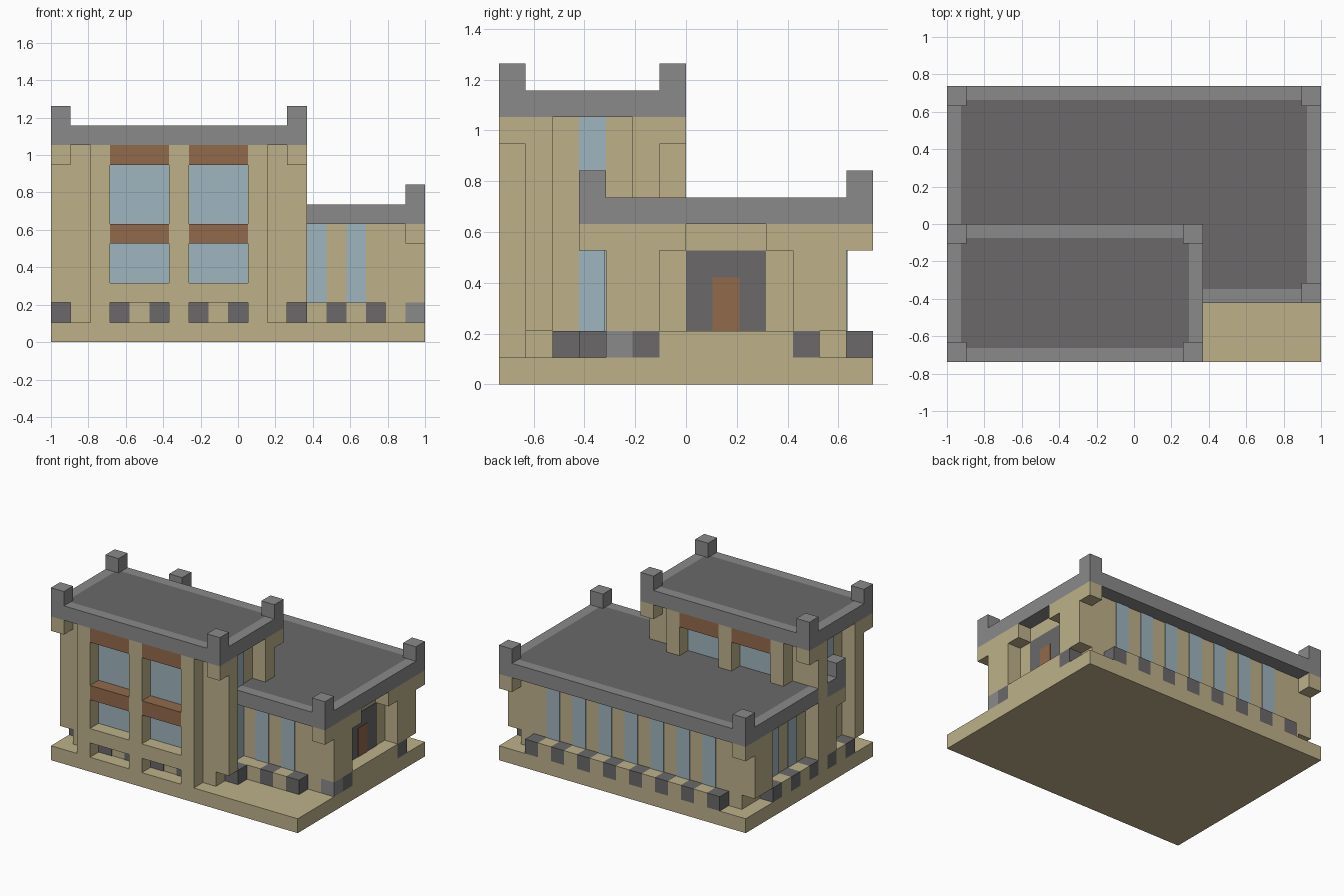
import bpy, bmesh
from mathutils import Vector

cube = bpy.data.objects.get("Cube")
if cube:
    bpy.data.objects.remove(cube, do_unlink=True)

U = 2 / 19                      # one building block
ORIGIN = Vector((9.5, 7, 0))    # block coordinates of the centre
THIN = 0.05                     # plate thickness in blocks


def make_material(name, color):
    m = bpy.data.materials.new(name)
    m.use_nodes = True
    m.diffuse_color = (*color, 1)
    m.node_tree.nodes["Principled BSDF"].inputs["Base Color"].default_value = (*color, 1)
    return m


TAN = make_material("tan_stone", (0.51, 0.44, 0.255))
GREY = make_material("grey_trim", (0.255, 0.255, 0.255))
DARK = make_material("dark_grey", (0.147, 0.141, 0.141))
BLUE = make_material("pale_blue_glass", (0.347, 0.462, 0.521))
BROWN = make_material("brown_panel", (0.287, 0.144, 0.072))


def block(name, x, y, z, mat, inset_top=None):
    """Box spanning the given block ranges; the top can get an inset panel."""
    bm = bmesh.new()
    bmesh.ops.create_cube(bm, size=1)
    lo, hi = (Vector(p) for p in zip(x, y, z))
    for v in bm.verts:
        v.co = Vector(h if c > 0 else l for c, l, h in zip(v.co, lo, hi))
        v.co = (v.co - ORIGIN) * U
    if inset_top:
        bm.normal_update()
        top = max(bm.faces, key=lambda f: f.normal.z)
        bmesh.ops.inset_region(bm, faces=[top], thickness=U)
        top.material_index = 1
    me = bpy.data.meshes.new(name)
    bm.to_mesh(me)
    bm.free()
    me.materials.append(mat)
    if inset_top:
        me.materials.append(inset_top)
    ob = bpy.data.objects.new(name, me)
    bpy.context.collection.objects.link(ob)
    return ob


def roof(name, x, y, z):
    """Slab with dark panel, corner posts and brackets below the corners."""
    block(name, x, y, (z, z + 1), GREY, DARK)
    for cx in (x[0], x[1] - 1):
        for cy in (y[0], y[1] - 1):
            cell = (cx, cx + 1), (cy, cy + 1)
            block(name + "_post", *cell, (z + 1, z + 2), GREY)
            block(name + "_bracket", *cell, (z - 1, z), TAN)


def ledge(name, start, stop, cell):
    """Row of alternating blocks, dark on the even positions."""
    for n in range(start, stop):
        block(name, *cell(n), (1, 2), TAN if n % 2 else DARK)


# Ground slab and the two bodies
block("base_slab", (0, 19), (0, 14), (0, 1), TAN)
block("tower_body", (1, 12), (1, 6), (1, 10), TAN)
block("hall_body", (1, 18), (4, 13), (1, 6), TAN)
roof("tower_roof", (0, 13), (0, 7), 10)
roof("hall_roof", (0, 19), (3, 14), 6)

# Tower corner pillars
for x in ((0, 2), (11, 13)):
    for y in ((1, 2), (5, 6)):
        block("tower_corner_pillar", x, y, (2, 10), TAN)
for x in ((1, 2), (11, 12)):
    block("tower_pillar_foot", x, (1, 2), (1, 2), TAN)

# Tower front and rear frames
for x in (2, 6, 10):
    block("front_pillar", (x, x + 1), (0, 1), (1, 10), TAN)
    block("rear_pillar", (x, x + 1), (6, 7), (7, 10), TAN)
for x in (3, 7):
    bay = (x, x + 3)
    block("front_sill", bay, (0, 1), (2, 3), TAN)
    block("front_middle_panel", bay, (0, 1), (5, 6), BROWN)
    block("front_top_panel", bay, (0, 1), (9, 10), BROWN)
    block("rear_top_panel", bay, (6, 7), (9, 10), BROWN)
    block("front_lower_window", bay, (1 - THIN, 1), (3, 5), BLUE)
    block("front_upper_window", bay, (1 - THIN, 1), (6, 9), BLUE)
    block("rear_window", bay, (6, 6 + THIN), (7, 9), BLUE)
    for dark in (x, x + 2):
        block("front_vent", (dark, dark + 1), (1 - THIN, 1), (1, 2), DARK)

# Tower side windows
for x in ((1 - THIN, 1), (12, 12 + THIN)):
    block("tower_side_window", x, (3, 4), (2, 10), BLUE)

# Hall corner walls on both sides
for x in ((0, 1), (18, 19)):
    block("hall_front_corner", x, (4, 6), (2, 6), TAN)
    block("hall_rear_corner", x, (11, 13), (2, 6), TAN)

# Hall windows
for x in range(3, 17, 2):
    block("hall_rear_window", (x, x + 1), (13, 13 + THIN), (2, 6), BLUE)
for x in (13, 15):
    block("hall_front_window", (x, x + 1), (4 - THIN, 4), (2, 6), BLUE)
for y in (7, 9):
    block("hall_left_window", (1 - THIN, 1), (y, y + 1), (2, 6), BLUE)

# Entrance niche on the right side
block("door_step", (18, 19), (6, 11), (1, 2), TAN)
for y in (6, 10):
    block("niche_corner", (18, 19), (y, y + 1), (5, 6), TAN)
block("door_surround", (18, 18 + THIN), (7, 10), (2, 5), DARK)
block("door", (18, 18 + 1.6 * THIN), (8, 9), (2, 4), BROWN)

# Ledges of alternating blocks around the foot
ledge("rear_ledge", 2, 17, lambda n: ((n, n + 1), (13, 14)))
ledge("left_ledge", 2, 11, lambda n: ((0, 1), (n, n + 1)))
ledge("front_ledge", 13, 17, lambda n: ((n, n + 1), (3, 4)))
ledge("tower_ledge", 2, 4, lambda n: ((12, 13), (n, n + 1)))
for y, mat in ((4, GREY), (5, DARK), (11, DARK)):
    block("right_ledge", (18, 19), (y, y + 1), (1, 2), mat)
